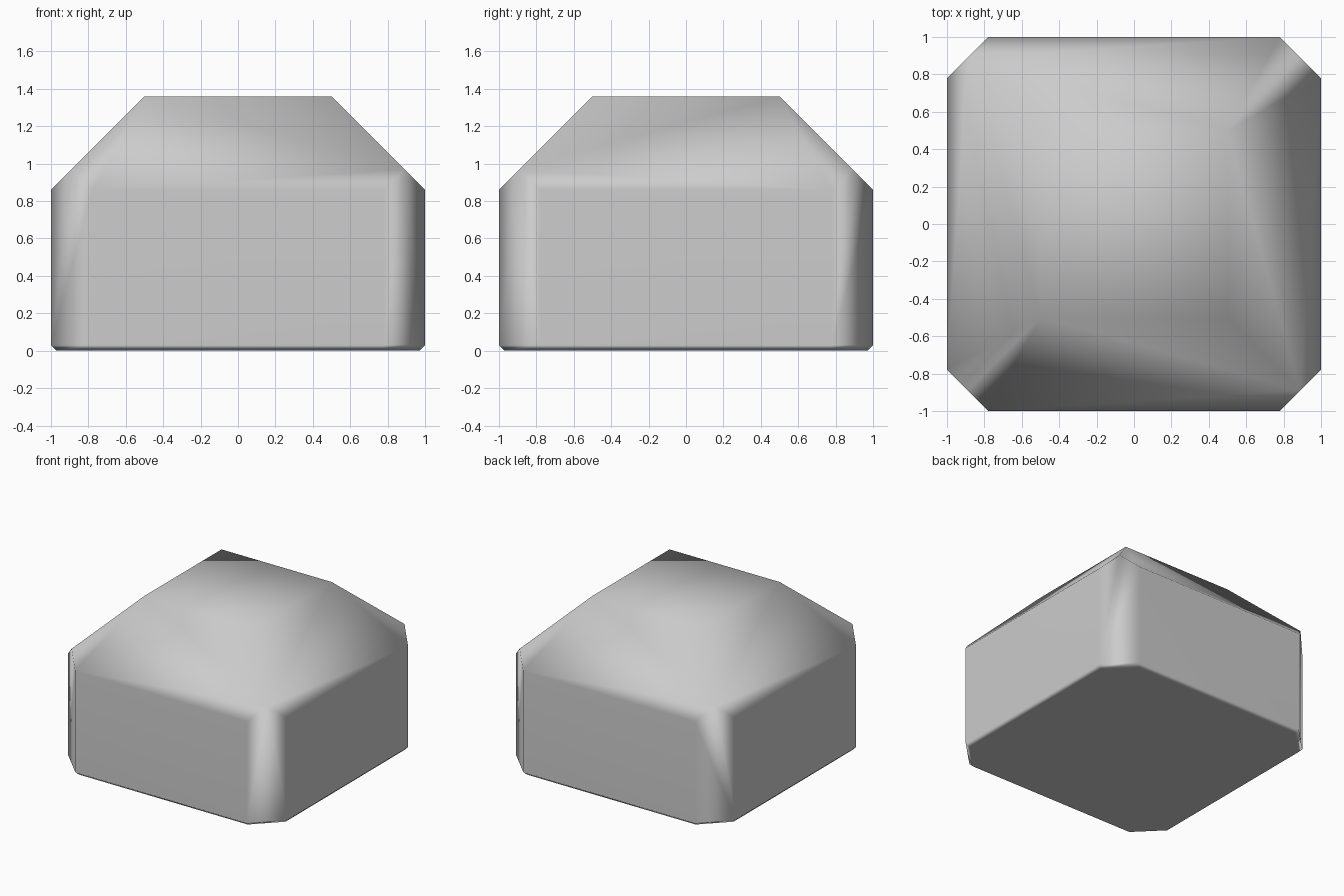
import bpy, bmesh
from mathutils import Vector

if "Cube" in bpy.data.objects:
    bpy.data.objects.remove(bpy.data.objects["Cube"])

HEIGHT = 1.36
bm = bmesh.new()

# Plain block standing on the ground
bmesh.ops.create_cube(bm, size=2)
for v in bm.verts:
    v.co.z = HEIGHT if v.co.z > 0 else 0


def chamfer(point, normal):
    """Slice off everything beyond a plane and cap the opening."""
    geom = bm.verts[:] + bm.edges[:] + bm.faces[:]
    cut = bmesh.ops.bisect_plane(bm, geom=geom, dist=1e-5, plane_co=Vector(point),
                                 plane_no=Vector(normal).normalized(), clear_outer=True)
    edges = [e for e in cut["geom_cut"] if isinstance(e, bmesh.types.BMEdge)]
    bmesh.ops.holes_fill(bm, edges=edges, sides=0)


# Broad sloped shoulders around the top
for x, y in ((1, 0), (-1, 0), (0, 1), (0, -1)):
    chamfer((x, y, 0.86), (x, y, 1))

# Upright corner chamfers, with the narrow bevel under them
for x in (-1, 1):
    for y in (-1, 1):
        chamfer((x, 0.78 * y, 0), (x, y, 0))
        chamfer((x, 0.78 * y, 0.03), (x, y, -1.414))

# Narrow bevel along the four bottom edges
for x, y in ((1, 0), (-1, 0), (0, 1), (0, -1)):
    chamfer((x, y, 0.03), (x, y, -1))

bmesh.ops.remove_doubles(bm, verts=bm.verts[:], dist=1e-4)
bmesh.ops.recalc_face_normals(bm, faces=bm.faces[:])
for f in bm.faces:
    f.smooth = True

mesh = bpy.data.meshes.new("chamfered_block")
bm.to_mesh(mesh)
bm.free()
block = bpy.data.objects.new("chamfered_block", mesh)
bpy.context.collection.objects.link(block)

# Large faces stay flat while the small chamfers blend softly
shade = block.modifiers.new("soft_edges", "WEIGHTED_NORMAL")
shade.mode = "FACE_AREA"
shade.weight = 80
